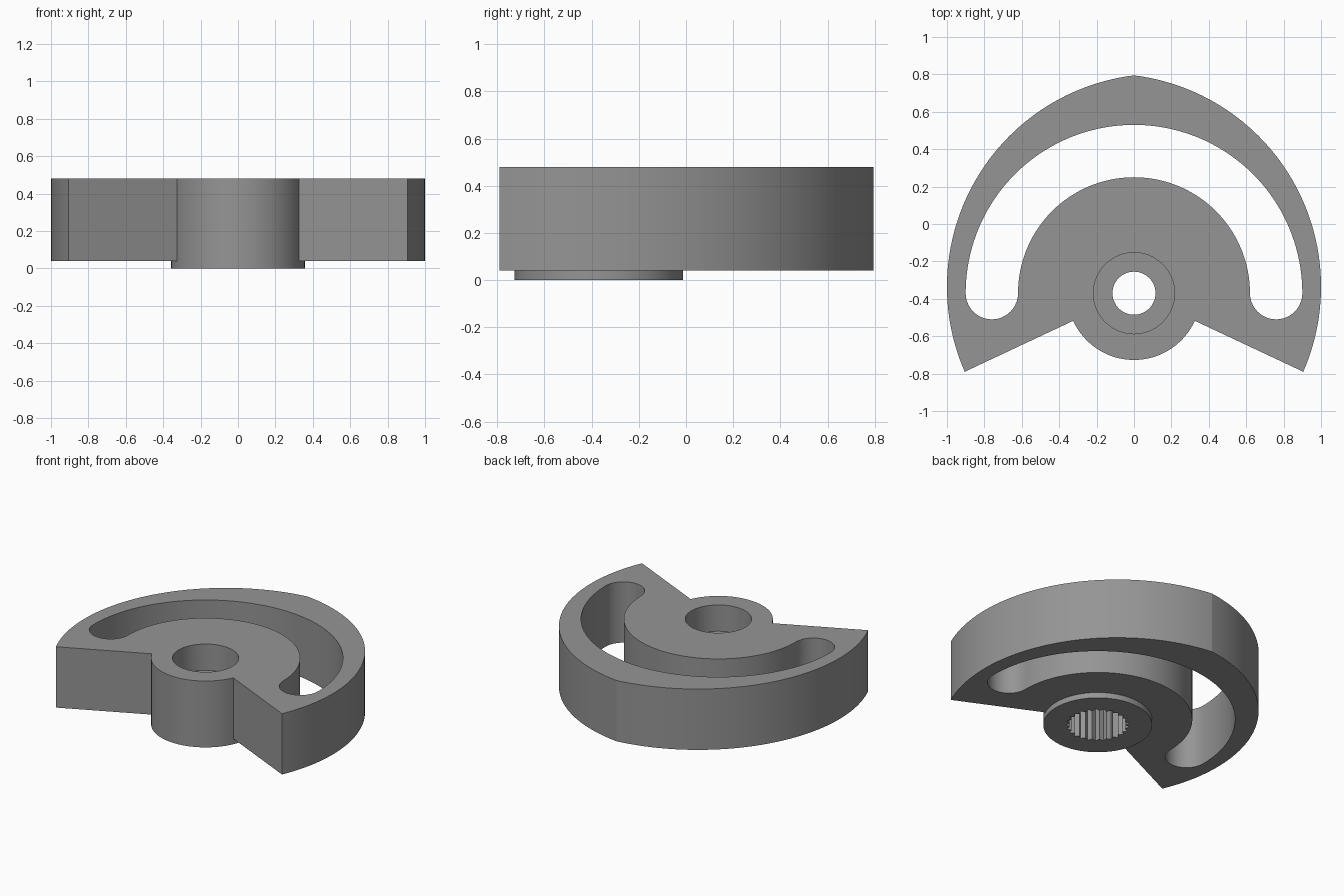
import bpy, bmesh, math

if "Cube" in bpy.data.objects:
    bpy.data.objects.remove(bpy.data.objects["Cube"])

CY = -0.37            # hub axis
Z0, Z1 = 0.04, 0.48   # plate underside and top


def arc(cx, cy, r, a0, a1, n):
    """Points along an arc, angles in degrees."""
    out = []
    for i in range(n + 1):
        a = math.radians(a0 + (a1 - a0) * i / n)
        out.append((cx + r * math.cos(a), cy + r * math.sin(a)))
    return out


def circle(r, n=96):
    return arc(0, CY, r, 0, 360, n)[:-1]


def prism(name, pts, z0, z1):
    """Closed outline extruded from z0 to z1."""
    bm = bmesh.new()
    face = bm.faces.new([bm.verts.new((x, y, z0)) for x, y in pts])
    ext = bmesh.ops.extrude_face_region(bm, geom=[face])
    top = [v for v in ext["geom"] if isinstance(v, bmesh.types.BMVert)]
    bmesh.ops.translate(bm, verts=top, vec=(0, 0, z1 - z0))
    bmesh.ops.recalc_face_normals(bm, faces=bm.faces)
    mesh = bpy.data.meshes.new(name)
    bm.to_mesh(mesh)
    bm.free()
    obj = bpy.data.objects.new(name, mesh)
    bpy.context.collection.objects.link(obj)
    return obj


def combine(target, tool, operation):
    """Apply a boolean and remove the tool."""
    mod = target.modifiers.new(operation, "BOOLEAN")
    mod.operation, mod.solver, mod.object = operation, "EXACT", tool
    bpy.context.view_layer.objects.active = target
    bpy.ops.object.modifier_apply(modifier=mod.name)
    bpy.data.objects.remove(tool)


# Cam plate: two mirrored arcs meeting at a crest, with a V notch to the axis
ox, oy, R = -0.138, -0.335, 1.138
a_low = math.degrees(math.atan2(-0.79 - oy, 0.905 - ox))
a_top = math.degrees(math.atan2(0.795 - oy, -ox))
right = arc(ox, oy, R, a_low, a_top, 56)
left = [(-x, y) for x, y in reversed(right[:-1])]
cam = prism("cam_plate", right + left + [(0, -0.365)], Z0, Z1)

# Hub standing slightly below the plate
combine(cam, prism("hub", circle(0.357), 0, Z1), "UNION")

# Curved slot with rounded ends
slot = (arc(0, CY, 0.90, 0, 180, 80) + arc(-0.76, CY, 0.14, 180, 360, 20)[1:-1]
        + arc(0, CY, 0.62, 180, 0, 80) + arc(0.76, CY, 0.14, 180, 360, 20)[1:-1])
combine(cam, prism("slot_cutter", slot, -0.1, 0.6), "DIFFERENCE")

# Screw head recess, screw hole and toothed shaft socket
combine(cam, prism("recess_cutter", circle(0.217), 0.29, 0.6), "DIFFERENCE")
combine(cam, prism("hole_cutter", circle(0.115, 64), -0.1, 0.6), "DIFFERENCE")
teeth = 25
spline = []
for i in range(teeth * 2):
    a = math.pi * i / teeth
    r = 0.21 if i % 2 == 0 else 0.185
    spline.append((r * math.sin(a), CY + r * math.cos(a)))
combine(cam, prism("socket_cutter", spline, -0.1, 0.24), "DIFFERENCE")

# Finish: one grey, smooth curved walls with crisp edges
grey = bpy.data.materials.new("grey")
grey.diffuse_color = (0.3, 0.3, 0.3, 1)
grey.use_nodes = True
grey.node_tree.nodes["Principled BSDF"].inputs["Base Color"].default_value = grey.diffuse_color
cam.data.materials.clear()
cam.data.materials.append(grey)
for p in cam.data.polygons:
    p.material_index = 0
bpy.ops.object.select_all(action="DESELECT")
cam.select_set(True)
bpy.context.view_layer.objects.active = cam
bpy.ops.object.shade_smooth_by_angle(angle=math.radians(12))
